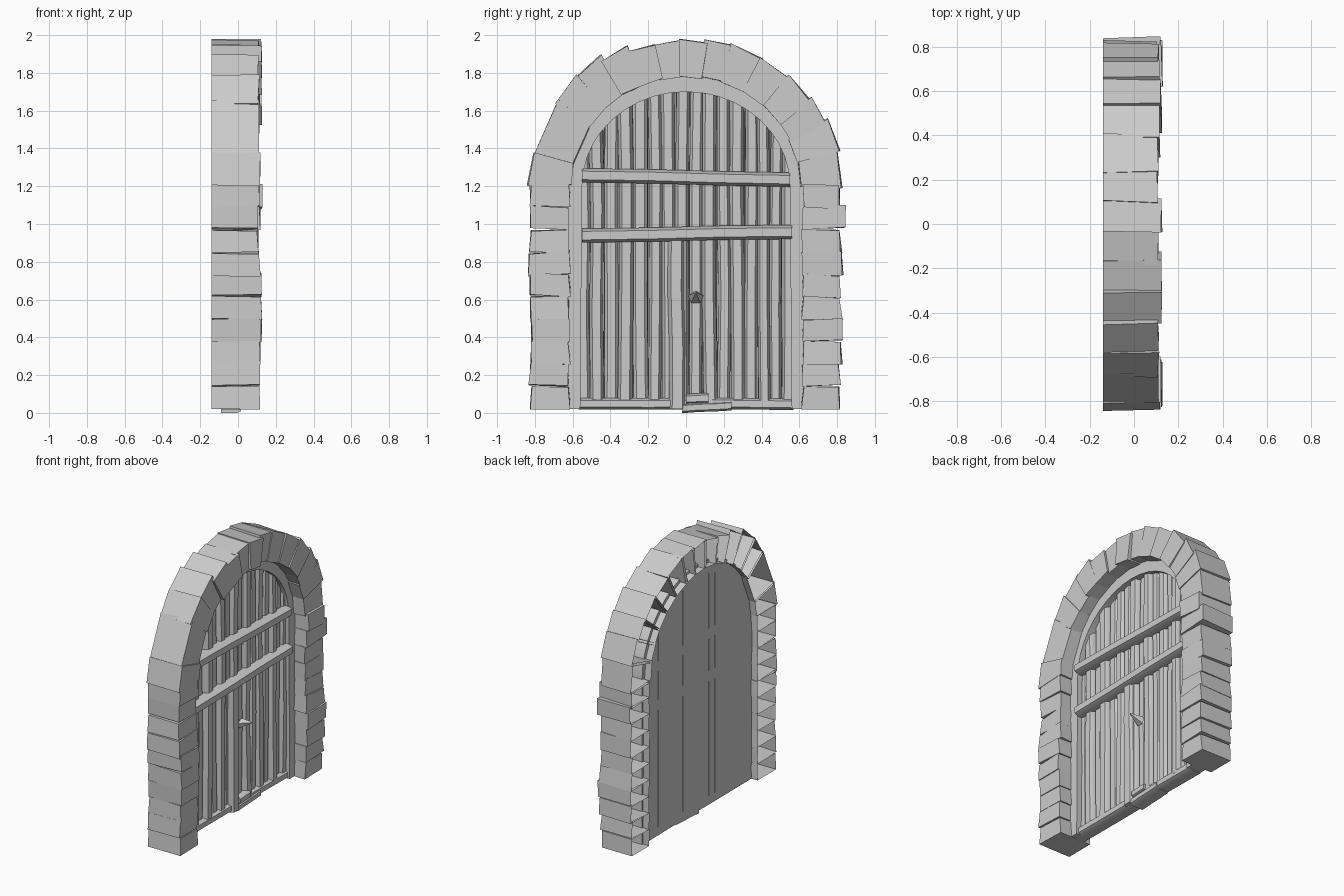
import bpy, bmesh, math, random
from math import sin, cos, pi, radians

random.seed(7)
cube = bpy.data.objects.get("Cube")
if cube:
    bpy.data.objects.remove(cube, do_unlink=True)

BACK = -0.14        # rear of the stones
DOOR_BACK = -0.09   # rear of the timber
SPRING = 1.2        # height where the arch begins


def jit(a):
    return random.uniform(-a, a)


def loft(name, rings, cap_start=True, cap_end=True):
    """Skin a row of equal rings of points into one object."""
    bm = bmesh.new()
    loops = [[bm.verts.new(p) for p in ring] for ring in rings]
    n = len(loops[0])
    for a, b in zip(loops, loops[1:]):
        for i in range(n):
            j = (i + 1) % n
            bm.faces.new((a[i], a[j], b[j], b[i]))
    if cap_start:
        bm.faces.new(loops[0][::-1])
    if cap_end:
        bm.faces.new(loops[-1])
    bmesh.ops.recalc_face_normals(bm, faces=bm.faces)
    mesh = bpy.data.meshes.new(name)
    bm.to_mesh(mesh)
    bm.free()
    ob = bpy.data.objects.new(name, mesh)
    bpy.context.collection.objects.link(ob)
    bpy.ops.object.select_all(action='DESELECT')
    bpy.context.view_layer.objects.active = ob
    ob.select_set(True)
    bpy.ops.object.shade_smooth_by_angle(angle=radians(35))
    return ob


def stone(name, corners):
    """Rough block with an open rear, front corners knocked about."""
    back = [(BACK, y + jit(.006), z) for y, z in corners]
    face = 0.115 + jit(.012)
    front = [(face + jit(.005), y + jit(.008), z + jit(.006)) for y, z in corners]
    loft(name, [back, front], cap_start=False)


# Stone jambs
for side, label in ((1, "left"), (-1, "right")):
    levels = [0.02 + i * 0.119 for i in range(11)]
    for i, (lo, hi) in enumerate(zip(levels, levels[1:])):
        outer = 0.825 + jit(.012)
        tilt = jit(.01) if i else 0
        stone(f"jamb_stone_{label}_{i + 1}",
              [(side * 0.618, lo), (side * outer, lo + tilt),
               (side * (outer + jit(.012)), hi + tilt), (side * 0.618, hi)])

# Arch stones: joint angles with the outer radius of each stone
angles = [0, 13.5, 25, 35, 47, 59.5, 72, 82, 92, 103, 113, 123.5, 135.5, 147, 168, 179]
radii = [.835, .84, .81, .8, .79, .785, .79, .775, .77, .775, .8, .82, .82, .83, .83]
for i, r in enumerate(radii):
    a, b = radians(angles[i] - .6), radians(angles[i + 1] + .6)
    ra, rb = r + jit(.01), r + jit(.01)
    stone(f"arch_stone_{i + 1}",
          [(.605 * cos(a), SPRING + .58 * sin(a)), (ra * cos(a), SPRING + ra * sin(a)),
           (rb * cos(b), SPRING + rb * sin(b)), (.605 * cos(b), SPRING + .58 * sin(b))])


# Timber frame inside the stones
def frame_ring(yi, zi, yo, zo):
    return [(DOOR_BACK, yi, zi), (.02, yi, zi), (.02, yo, zo), (DOOR_BACK, yo, zo)]


rings = [frame_ring(.56, .02, .63, .02)]
for i in range(21):
    t = pi * i / 20
    rings.append(frame_ring(.55 * cos(t), SPRING + .5 * sin(t),
                            .63 * cos(t), SPRING + .6 * sin(t)))
rings.append(frame_ring(-.56, .02, -.63, .02))
loft("door_frame", rings)


# Door planks: half-round boards trimmed to the arch
def arch_height(y):
    return SPRING + .52 * math.sqrt(max(0, 1 - (y / .58) ** 2))


def board_section(width, depth):
    """Cross-section as (across, out) pairs with rounded front."""
    h = width / 2
    return [(-h, 0), (-h, depth * .75), (-h * .6, depth), (h * .6, depth),
            (h, depth * .75), (h, 0)]


def plank(name, centre, width, depth, bottom, top=None):
    rings = []
    for f in (0, .35, .7, 1):
        shift, lean = jit(.006), jit(.005)
        ring = []
        for u, d in board_section(width, depth):
            y = centre + u + (shift if d else 0)
            end = top or arch_height(y)
            ring.append((DOOR_BACK + d + (lean if d else 0), y, bottom + (end - bottom) * f))
        rings.append(ring)
    loft(name, rings)


edges = [-.58, -.51, -.435, -.36, -.28, -.2, -.13, -.055, .02, .09, .165,
         .235, .31, .38, .445, .51, .58]
for i, (a, b) in enumerate(zip(edges, edges[1:])):
    depth = (.07, .09)[i % 2] + jit(.008)
    plank(f"plank_{i + 1}", (a + b) / 2, b - a - .002, depth,
          .02 if abs(a) < .15 else .05)
plank("centre_plank", -.048, .09, .108, .02, .93)


# Horizontal rails
def rail(name, y0, y1, z0, z1, height, depth):
    rings = []
    for f in (0, .33, .67, 1):
        y, z = y0 + (y1 - y0) * f, z0 + (z1 - z0) * f + jit(.003)
        rings.append([(DOOR_BACK + d, y, z + u) for u, d in board_section(height, depth)])
    loft(name, rings)


rail("upper_rail", -.55, .55, 1.258, 1.236, .075, .135)
rail("lower_rail", -.55, .56, .94, .957, .075, .135)
rail("bottom_rail", -.57, .57, .05, .045, .06, .095)
rail("threshold_chip", -.02, .24, .025, .035, .05, .105)
rail("foot_block", 0, .12, .075, .075, .055, .11)

# Pointed handle
base = [(-.01, .052 + .042 * cos(t), .61 + .036 * sin(t))
        for t in (2 * pi * k / 5 + .3 for k in range(5))]
tip = [(.075, .052 + (y - .052) * .12, .635 + (z - .61) * .12) for _, y, z in base]
loft("door_handle", [base, tip])
